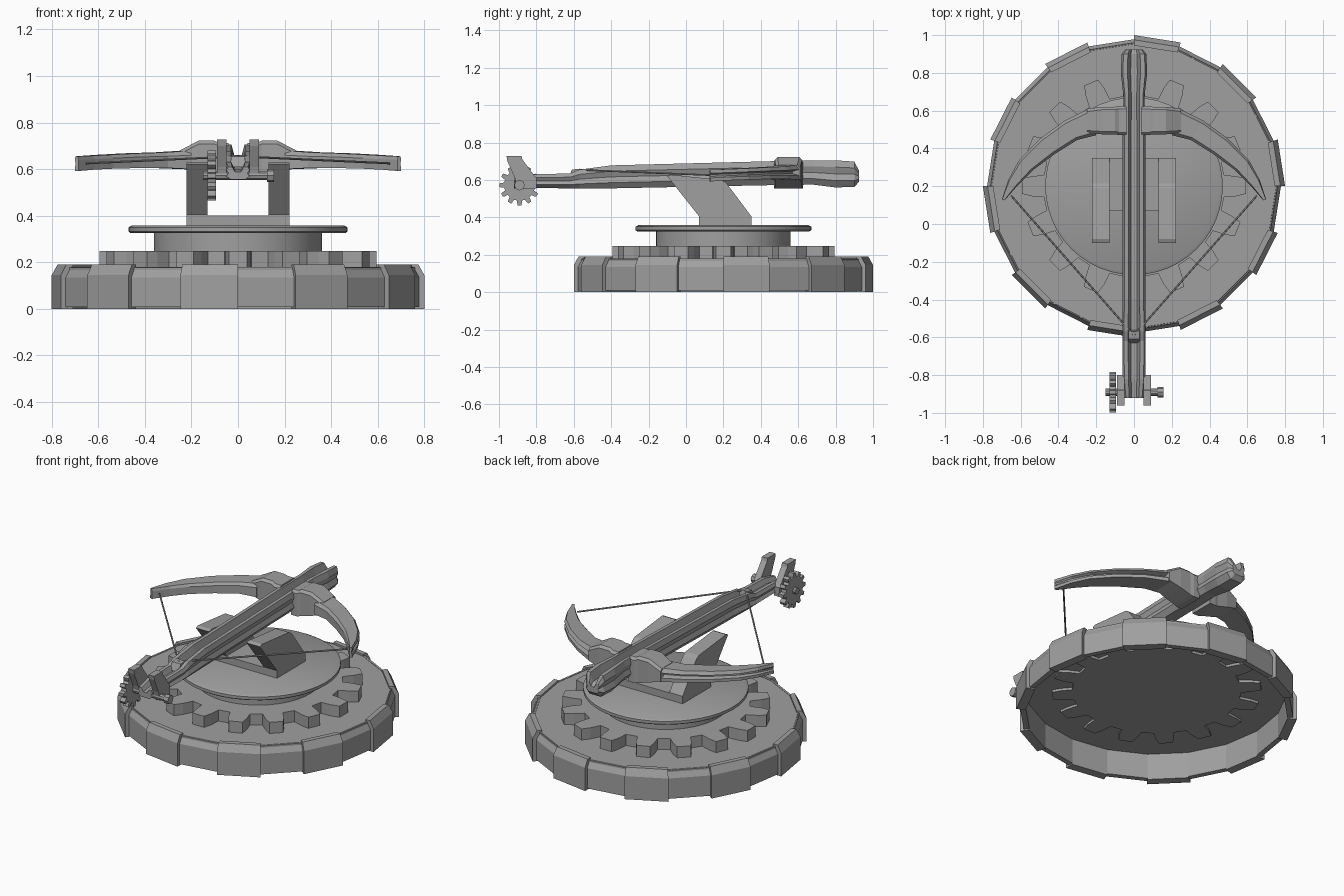
import bpy, bmesh, math
from math import sin, cos, pi, radians

if "Cube" in bpy.data.objects:
    bpy.data.objects.remove(bpy.data.objects["Cube"])

mat = bpy.data.materials.new("stone_grey")
mat.diffuse_color = (0.35, 0.35, 0.35, 1)
mat.use_nodes = True
mat.node_tree.nodes["Principled BSDF"].inputs["Base Color"].default_value = mat.diffuse_color
CY = 0.2  # turntable centre on y


def make(name, verts, faces, smooth=False):
    me = bpy.data.meshes.new(name)
    me.from_pydata(verts, [], faces)
    bm = bmesh.new()
    bm.from_mesh(me)
    bmesh.ops.remove_doubles(bm, verts=bm.verts, dist=1e-5)
    bmesh.ops.recalc_face_normals(bm, faces=bm.faces)
    bm.to_mesh(me)
    bm.free()
    me.materials.append(mat)
    ob = bpy.data.objects.new(name, me)
    bpy.context.collection.objects.link(ob)
    if smooth:
        bpy.context.view_layer.objects.active = ob
        ob.select_set(True)
        bpy.ops.object.shade_smooth_by_angle(angle=radians(35))
        ob.select_set(False)
    return ob


def loft(name, rings, smooth=False):
    """Skin a list of equal-length closed rings and cap both ends."""
    n = len(rings[0])
    verts = [p for r in rings for p in r]
    faces = [(i * n + j, i * n + (j + 1) % n, (i + 1) * n + (j + 1) % n, (i + 1) * n + j)
             for i in range(len(rings) - 1) for j in range(n)]
    faces += [tuple(range(n)), tuple(range(len(verts) - n, len(verts)))]
    return make(name, verts, faces, smooth)


def lathe(name, profile, n=48, smooth=True):
    return loft(name, [[(r * cos(2 * pi * k / n), CY + r * sin(2 * pi * k / n), z)
                        for k in range(n)] for r, z in profile], smooth)


def side_plate(name, outline, x0, x1):
    """Extrude a (y, z) outline along x."""
    return loft(name, [[(x, y, z) for y, z in outline] for x in (x0, x1)])


def gear_outline(n, root, tip):
    pts = []
    for k in range(n):
        for off, r in ((-.31, root), (-.25, root + .55 * (tip - root)), (-.17, tip),
                       (.17, tip), (.25, root + .55 * (tip - root)), (.31, root)):
            a = 2 * pi * (k + off) / n
            pts.append((r * cos(a), r * sin(a)))
    return pts


def rod(name, a, b, r, n=8):
    from mathutils import Vector
    a, b = Vector(a), Vector(b)
    q = (b - a).to_track_quat('Z', 'Y')
    return loft(name, [[tuple(c + q @ Vector((r * cos(2 * pi * k / n), r * sin(2 * pi * k / n), 0)))
                        for k in range(n)] for c in (a, b)], True)


# Base ring: twenty blocks, every other one larger
for k in range(20):
    R, z0, z1 = ((.80, 0, .19), (.778, .008, .18))[k % 2]
    prof = [(R, z0), (R, z1 - .045), (R - .025, z1), (.745, z1), (.745, z0)]
    loft("base_block", [[(r * cos(a), CY + r * sin(a), z) for r, z in prof]
                        for a in (k * pi / 10, (k + 1) * pi / 10)])
lathe("base_plate", [(.76, .165), (.76, .178)], 20, False)
lathe("base_hub", [(.155, .15), (.155, .17)], 32)

# Large toothed wheel
loft("base_gear", [[(x, CY + y, z) for x, y in gear_outline(16, .48, .595)]
                   for z in (.15, .248)])

# Turntable neck and flange
lathe("turntable_neck", [(.36, .24), (.36, .335)])
lathe("turntable_flange", [(.46, .325), (.47, .332), (.47, .35), (.455, .358)])

# Cradle: foot plate and two leaning posts
side_plate("cradle_foot", [(.07, .35), (.35, .35), (.35, .402), (.07, .402)], -.21, .21)
post = [(.07, .352), (.35, .352), (.35, .405), (.215, .585), (.19, .6),
        (-.08, .628), (-.1, .62), (.07, .405)]
for s in (-1, 1):
    side_plate("cradle_post", post, s * .13, s * .222)

# Stock: grooved beam with a flared nose
half = [(.6, 0), (1, .25), (.82, .5), (1, .75), (.85, 1), (.5, 1), (.25, .6)]
sect = half + [(-u, v) for u, v in reversed(half)]
stations = [(-.92, .05, .555, .61), (-.82, .06, .557, .63), (-.62, .062, .555, .635),
            (-.57, .062, .553, .655), (-.4, .06, .555, .678), (.45, .06, .572, .70),
            (.68, .056, .575, .705), (.8, .07, .56, .705), (.9, .065, .563, .698),
            (.925, .045, .59, .65)]
loft("stock", [[(u * w, y, zb + v * (zt - zb)) for u, v in sect] for y, w, zb, zt in stations])

# Bow: riser blocks and curved arms, mirrored
# arm stations: outer edge x, y / inner edge x, y / bottom, top
arm = [(.24, .61, .20, .47, .60, .68), (.37, .545, .30, .445, .605, .672),
       (.50, .45, .42, .37, .605, .668), (.61, .335, .535, .285, .602, .662),
       (.665, .235, .615, .205, .598, .658), (.70, .13, .685, .125, .592, .655)]
riser = [(.0, .47, .625, .555, .70), (.08, .47, .625, .555, .712), (.10, .475, .62, .56, .722),
         (.17, .475, .62, .58, .722), (.25, .48, .61, .605, .68)]
for s in (-1, 1):
    rings = []
    for ox, oy, ix, iy, zb, zt in arm:
        h = zt - zb
        pts = [(0, zb), (0, zb + .3 * h), (.22, zb + .42 * h), (.22, zb + .58 * h), (0, zb + .7 * h),
               (.12, zt), (.88, zt), (1, zb + .75 * h), (1, zb)]
        rings.append([(s * (ox + (ix - ox) * t), oy + (iy - oy) * t, z) for t, z in pts])
    loft("bow_arm", rings)
    # riser leaves the groove along the stock open
    loft("bow_riser", [[(s * x, y0, zb), (s * x, y0, zt - .015), (s * x, y0 + .015, zt),
                        (s * x, y1 - .015, zt), (s * x, y1, zt - .015), (s * x, y1, zb)]
                       for x, y0, y1, zb, zt in
                       [(.04,) + riser[1][1:]] + riser[1:]])
    # Bowstring
    rod("bowstring", (s * .65, .15, .625), (s * .0, -.59, .655), .005, 6)

# String catch
side_plate("string_catch", [(-.63, .61), (-.56, .61), (-.57, .66), (-.61, .655)], -.03, .03)

# Winch: two tall cheeks, axle, knob and small cog
cheek = [(-.90, .553), (-.80, .553), (-.80, .61), (-.875, .71), (-.88, .728),
         (-.96, .728), (-.955, .70), (-.915, .61)]
for s in (-1, 1):
    side_plate("winch_cheek", cheek, s * .05, s * .09)
rod("winch_axle", (-.15, -.89, .572), (.14, -.89, .572), .02, 10)
rod("winch_knob", (.125, -.89, .572), (.155, -.89, .572), .028, 8)
side_plate("winch_cog", [(-.89 + y, .572 + z) for y, z in gear_outline(12, .083, .108)], -.13, -.095)
